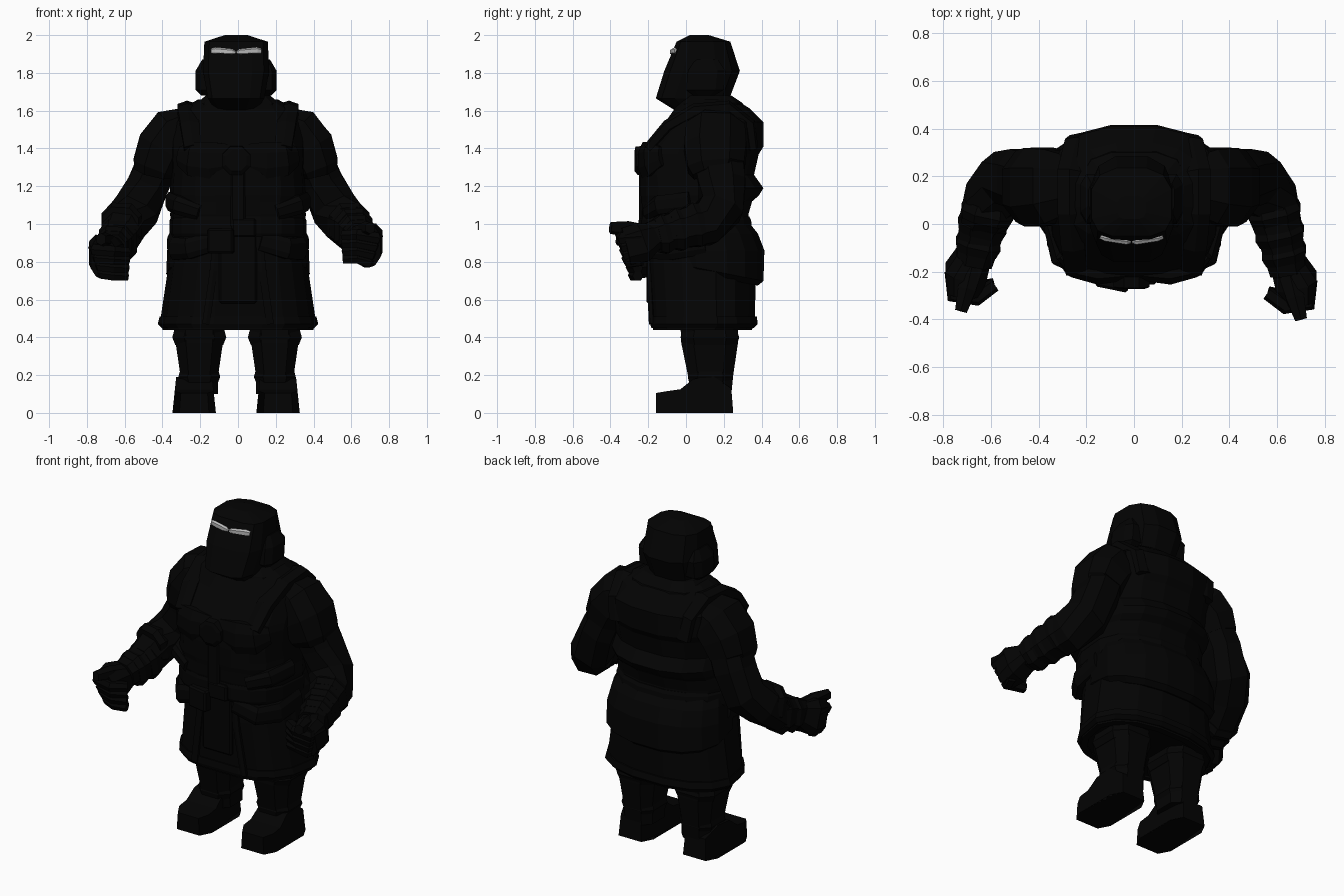
import bpy, bmesh, math
from mathutils import Vector

if "Cube" in bpy.data.objects:
    bpy.data.objects.remove(bpy.data.objects["Cube"])


def material(name, value):
    m = bpy.data.materials.new(name)
    m.use_nodes = True
    color = (value, value, value, 1)
    m.diffuse_color = color
    bsdf = m.node_tree.nodes["Principled BSDF"]
    bsdf.inputs["Base Color"].default_value = color
    bsdf.inputs["Roughness"].default_value = 0.9
    return m


BLACK = material("near black", 0.001)
PALE = material("pale grey", 0.5)


def finish(name, bm, mat=BLACK):
    bmesh.ops.recalc_face_normals(bm, faces=bm.faces)
    me = bpy.data.meshes.new(name)
    bm.to_mesh(me)
    bm.free()
    me.materials.append(mat)
    ob = bpy.data.objects.new(name, me)
    bpy.context.collection.objects.link(ob)
    return ob


def skin(name, rings, mat=BLACK):
    """Join closed rings of points into a capped solid."""
    bm = bmesh.new()
    rows = [[bm.verts.new(p) for p in ring] for ring in rings]
    n = len(rows[0])
    for a, b in zip(rows, rows[1:]):
        for i in range(n):
            j = (i + 1) % n
            bm.faces.new((a[i], a[j], b[j], b[i]))
    bm.faces.new(rows[0])
    bm.faces.new(rows[-1])
    return finish(name, bm, mat)


def rounded(i, n, power, back=None):
    t = 2 * math.pi * (i + 0.5) / n
    c, s = math.cos(t), math.sin(t)
    p = back if back and s > 0 else power
    # scaled so the outermost points reach one
    peak = abs(math.cos(math.pi / n)) ** p
    return (math.copysign(abs(c) ** p / peak, c), math.copysign(abs(s) ** p / peak, s))


def stack(name, sections, n=12, power=0.65, cx=0.0, back=None, pinch=0.0):
    """Upright loft; each section is height, half width, front y, back y."""
    rings = []
    for z, hw, yf, yb in sections:
        ring = []
        for i in range(n):
            u, v = rounded(i, n, power, back)
            u *= 1 - pinch * max(0, -v)
            ring.append((cx + hw * u, (yf + yb) / 2 + (yb - yf) / 2 * v, z))
        rings.append(ring)
    return skin(name, rings)


def trunk(name, sections, pinch=0.12):
    return stack(name, sections, n=16, power=0.6, back=0.85, pinch=pinch)


def limb(name, path, n=8, power=0.8, ref=(1, 0, 0), mat=BLACK):
    """Tube along a path; each point is x, y, z, sideways radius, other radius."""
    rings = []
    for k, (x, y, z, ru, rv) in enumerate(path):
        a, b = path[max(k - 1, 0)], path[min(k + 1, len(path) - 1)]
        d = (Vector(b[:3]) - Vector(a[:3])).normalized()
        u = Vector(ref)
        u = (u - d * u.dot(d)).normalized()
        v = d.cross(u)
        ring = []
        for i in range(n):
            p, q = rounded(i, n, power)
            ring.append(Vector((x, y, z)) + u * p * ru + v * q * rv)
        rings.append(ring)
    return skin(name, rings, mat)


def box(name, center, size, turn=0.0):
    bm = bmesh.new()
    bmesh.ops.create_cube(bm, size=1)
    bmesh.ops.scale(bm, vec=size, verts=bm.verts)
    bmesh.ops.bevel(bm, geom=bm.edges[:], offset=0.01, segments=1, affect='EDGES')
    ob = finish(name, bm)
    ob.location = center
    ob.rotation_euler.z = turn


# Head, cheek guards and pale brow
stack("head", [(1.59, .10, -.04, .16), (1.665, .15, -.16, .23), (1.81, .175, -.115, .285),
               (1.965, .168, -.05, .235), (2.0, .06, .02, .12)], power=.55, cx=-.01, back=.75)
for s, side in ((1, "left"), (-1, "right")):
    stack(side + "_cheek_guard", [(1.68, .03, .04, .15), (1.71, .06, 0, .2), (1.81, .06, .01, .21),
                                  (1.87, .025, .05, .17)], n=8, cx=s * .155 - .01)
    limb(side + "_brow", [(s * .003 - .01, -.075, 1.908, .006, .006), (s * .02 - .01, -.074, 1.911, .012, .014),
                          (s * .11 - .01, -.06, 1.917, .012, .017), (s * .13 - .01, -.052, 1.915, .010, .013)],
         n=6, ref=(0, 1, 0), mat=PALE)

# Trunk and collar
trunk("torso", [(.92, .34, -.2, .34), (1.05, .36, -.23, .33), (1.12, .35, -.235, .35),
                (1.15, .36, -.24, .385), (1.19, .36, -.24, .41), (1.26, .355, -.24, .36),
                (1.37, .36, -.235, .385), (1.41, .36, -.225, .41), (1.54, .355, -.11, .41),
                (1.61, .30, -.06, .34), (1.66, .21, -.01, .26)])
stack("collar", [(1.55, .24, -.09, .33), (1.64, .22, -.04, .30), (1.68, .17, 0, .24)])

# Chest plates, emblem disc and centre strap
for s, side in ((1, "left"), (-1, "right")):
    limb(side + "_chest_plate", [(s * .02, -.205, 1.345, .075, .03), (s * .15, -.212, 1.335, .1, .042),
                                 (s * .25, -.19, 1.345, .09, .035), (s * .31, -.13, 1.36, .05, .02)],
         ref=(0, 0, 1), power=1)
limb("emblem_disc", [(-.01, -.2, 1.34, .075, .075), (-.01, -.262, 1.335, .075, .075),
                     (-.01, -.272, 1.335, .055, .055)], power=1)
box("centre_strap", (0, -.235, 1.13), (.08, .025, .3))

# Skirt: hollow underneath, with hem, back apron and belt
trunk("skirt", [(.97, .34, -.2, .34), (.8, .365, -.2, .37), (.5, .41, -.18, .365), (.44, .40, -.175, .35),
                (.44, .36, -.14, .31), (.62, .33, -.12, .3)], pinch=.2)
trunk("skirt_hem", [(.45, .405, -.183, .36), (.47, .425, -.19, .38), (.51, .415, -.187, .375)], pinch=.2)
apron = trunk("back_apron", [(.67, .345, -.08, .38), (.7, .38, -.1, .41), (.86, .375, -.12, .415),
                             (.95, .36, -.12, .38), (1.0, .34, -.12, .34)])
for v in apron.data.vertices:
    if v.co.z < .8:
        v.co.z += .2 * (.4 - v.co.y)
trunk("belt", [(.93, .355, -.225, .345), (.95, .362, -.235, .35), (1.02, .362, -.235, .345),
               (1.04, .35, -.23, .335)])
box("front_panel", (0, -.195, .77), (.2, .03, .38))
box("belt_pouch", (-.09, -.245, .91), (.14, .06, .13), -.2)
box("belt_buckle", (.03, -.235, .98), (.13, .035, .1))

# Parts on both sides
for s, side in ((1, "left"), (-1, "right")):
    limb(side + "_skirt_trim", [(s * .11, -.195, .94, .02, .013), (s * .13, -.195, .75, .02, .013),
                                (s * .17, -.182, .47, .02, .013)], n=6)
    limb(side + "_hip_sash", [(s * .12, -.205, .91, .05, .025), (s * .26, -.185, .87, .055, .035),
                              (s * .33, -.08, .87, .06, .035), (s * .345, .1, .9, .06, .03)], ref=(0, 0, 1))
    limb(side + "_waist_fold", [(s * .2, -.2, 1.06, .04, .03), (s * .31, -.14, 1.1, .05, .04),
                                (s * .355, .02, 1.12, .05, .03)], ref=(0, 0, 1))
    limb(side + "_shoulder_strap", [(s * .24, -.2, 1.4, .045, .025), (s * .255, -.095, 1.52, .05, .03),
                                    (s * .27, .05, 1.6, .05, .035), (s * .27, .22, 1.615, .05, .035),
                                    (s * .24, .335, 1.53, .05, .03), (s * .22, .355, 1.4, .05, .025)], n=6)

    # Legs and boots
    stack(side + "_leg", [(.1, .1, .03, .24), (.2, .10, .01, .25), (.37, .125, -.025, .275),
                          (.7, .14, -.04, .28)], n=8, cx=s * .2 - .005)
    for z, r in ((.18, .105), (.39, .137)):
        stack(side + "_leg_band", [(z - .03, r - .01, .135 - r * 1.1, .145 + r * .9),
                                   (z + .01, r + .006, .135 - r * 1.2, .145 + r),
                                   (z + .05, r - .005, .135 - r * 1.1, .145 + r * .9)], n=8, cx=s * .2 - .005)
    bm = bmesh.new()
    outline = [(-.16, 0), (-.09, 0), (.18, 0), (.25, 0), (.24, .13), (.15, .19), (.04, .18), (-.03, .125),
               (-.1, .115), (-.16, .105)]
    face = bm.faces.new([bm.verts.new((-.115, y, z)) for y, z in outline])
    ext = bmesh.ops.extrude_face_region(bm, geom=[face])["geom"]
    bmesh.ops.translate(bm, vec=(.23, 0, 0), verts=[e for e in ext if isinstance(e, bmesh.types.BMVert)])
    for v in bm.verts:
        v.co.x *= 1 - .9 * v.co.z
        if v.co.y < -.12 or v.co.y > .2:
            v.co.x *= .68
    boot = finish(side + "_boot", bm)
    boot.location.x = s * .222 - .01

    # Arms: sleeve, arm, cuffs; the right hand hangs lower and further back
    low, wide, back, curl = (0, 0, 0, .03) if s > 0 else (-.06, .025, .035, 0)

    def arm(name, path, **kw):
        limb(side + name, [(s * (x + wide), y + back * (y < 0), z + low * (z < .98), a, b)
                           for x, y, z, a, b in path], **kw)

    arm("_sleeve", [(.23, .16, 1.53, .09, .12), (.305, .155, 1.485, .14, .155), (.375, .155, 1.4, .138, .165),
                    (.415, .16, 1.3, .12, .15), (.42, .165, 1.28, .105, .13)])
    arm("_arm", [(.37, .165, 1.4, .105, .13), (.445, .19, 1.22, .11, .125), (.51, .185, 1.08, .118, .115),
                 (.575, .1, 1.0, .11, .115), (.612, -.04, .97, .095, .1), (.645, -.2, .93, .075, .075)])
    for x, y, z, r in ((.59, .05, .995, .113), (.61, -.04, .97, .107), (.628, -.12, .945, .098)):
        arm("_forearm_cuff", [(x - .008, y + .035, z + .008, r - .012, r - .01), (x, y, z, r - .003, r + .006),
                              (x + .008, y - .035, z - .008, r - .015, r - .01)])

    # Fist
    arm("_palm", [(.65, -.18, .93, .075, .07), (.68, -.24, .9, .088, .105), (.69, -.32, .88, .065, .1)], power=.6)
    for i in range(4):
        z = .935 - .042 * i
        arm("_finger", [(.735 - .01 * i, -.235, z, .029, .03), (.73 - .015 * i, -.335 + .012 * i, z - .01, .029, .03),
                        (.635, -.345 + .012 * i, z - .02 + curl, .028, .03),
                        (.56, -.29, z - .025 + curl, .024, .026)], n=6, ref=(0, 0, 1))
    arm("_thumb", [(.65, -.21, .95, .04, .04), (.675, -.31, .975, .038, .036), (.7, -.4, .979, .025, .028)], n=6)
